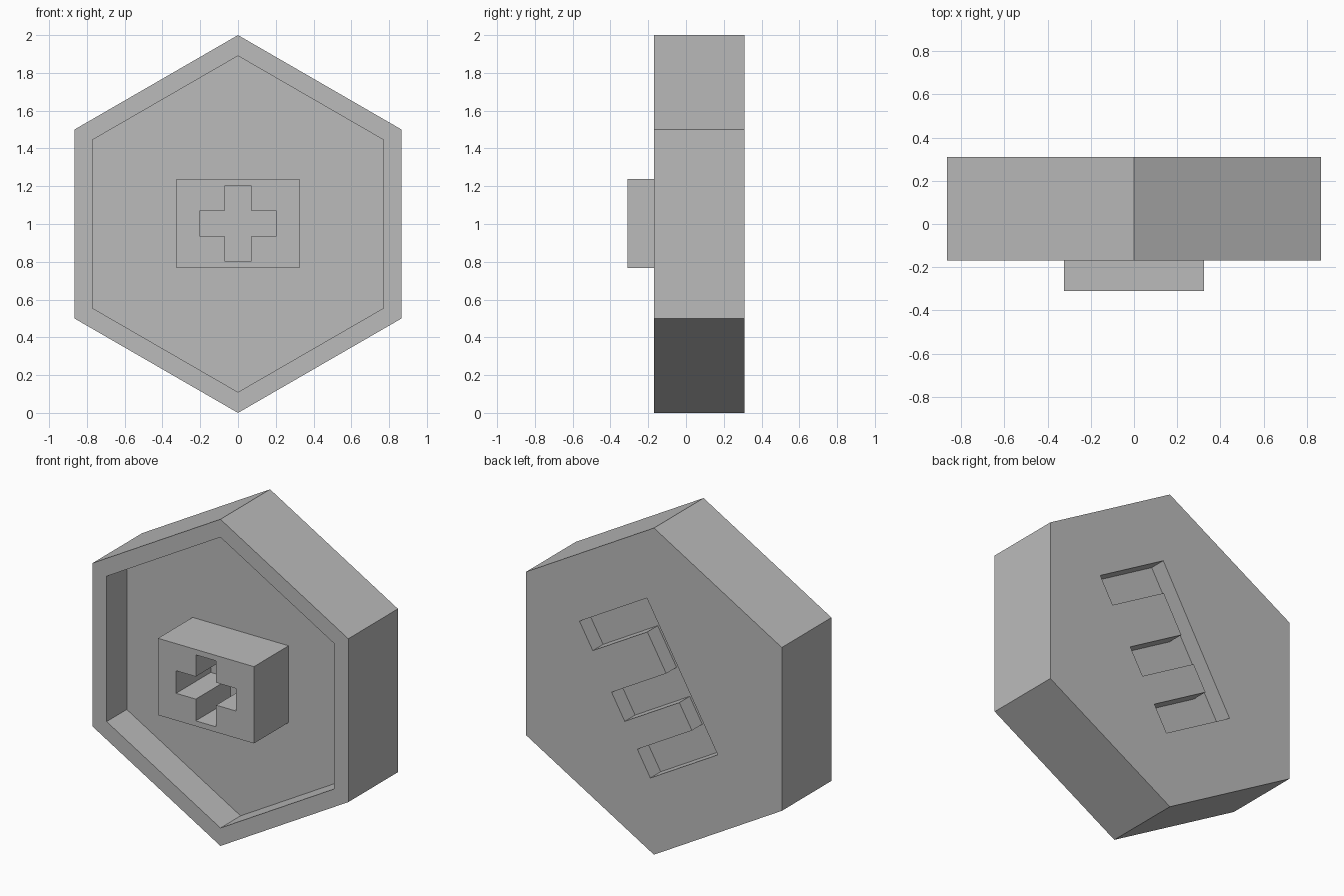
import bpy
import bmesh
from math import sin, cos, pi, radians
from mathutils import Vector, Matrix

default = bpy.data.objects.get("Cube")
if default:
    bpy.data.objects.remove(default, do_unlink=True)

grey = bpy.data.materials.new("plain grey")
grey.use_nodes = True
COLOUR = (0.5, 0.5, 0.5, 1)
grey.diffuse_color = COLOUR
grey.node_tree.nodes["Principled BSDF"].inputs["Base Color"].default_value = COLOUR

FRONT, FLOOR, BACK = -0.17, 0.025, 0.31   # depths of the rim, recess floor and back
CENTRE = 1.0


def prism(name, outline, y0, y1):
    """Extrude an (x, z) outline along y."""
    bm = bmesh.new()
    face = bm.faces.new([bm.verts.new((x, y0, z)) for x, z in outline])
    grown = bmesh.ops.extrude_face_region(bm, geom=[face])["geom"]
    verts = [v for v in grown if isinstance(v, bmesh.types.BMVert)]
    bmesh.ops.translate(bm, verts=verts, vec=(0, y1 - y0, 0))
    bmesh.ops.recalc_face_normals(bm, faces=bm.faces)
    mesh = bpy.data.meshes.new(name)
    bm.to_mesh(mesh)
    bm.free()
    mesh.materials.append(grey)
    obj = bpy.data.objects.new(name, mesh)
    bpy.context.collection.objects.link(obj)
    return obj


def cut(target, cutter):
    """Subtract the cutter, then discard it."""
    mod = target.modifiers.new("cut", "BOOLEAN")
    mod.operation, mod.solver, mod.object = "DIFFERENCE", "EXACT", cutter
    bpy.context.view_layer.objects.active = target
    bpy.ops.object.modifier_apply(modifier=mod.name)
    bpy.data.objects.remove(cutter, do_unlink=True)


def hexagon(radius):
    return [(radius * sin(k * pi / 3), CENTRE + radius * cos(k * pi / 3)) for k in range(6)]


# Hexagonal body with a shallow tray in its front
body = prism("hexagonal_body", hexagon(1.0), FRONT, BACK)
cut(body, prism("tray_cutter", hexagon(0.89), FRONT - 0.1, FLOOR))

# Tilted comb-shaped slot in the back: a spine with three teeth
SPINE, TIP, DEPTH = 0.10, 0.527, 0.10
teeth = [(0, 0.18), (0.435, 0.613), (0.784, 0.96)]
comb = [(0, 0)]
for start, end in teeth:
    if start:
        comb.append((SPINE, start))
    comb += [(TIP, start), (TIP, end)]
    if end != teeth[-1][1]:
        comb.append((SPINE, end))
comb.append((0, teeth[-1][1]))
turn = Matrix.Rotation(radians(-30), 2)
corner = Vector((0.048, 1.558))
slot = [corner + turn @ Vector((across, -down)) for across, down in comb]
cut(body, prism("slot_cutter", slot, BACK - DEPTH, BACK + 0.1))

# Rectangular socket block standing on the tray floor, with a cross-shaped hole
W, H = 0.325, 0.235
block = prism("socket_block", [(x, CENTRE + 0.003 + z) for x, z in
                               ((-W, -H), (W, -H), (W, H), (-W, H))], -0.31, FLOOR)
ARM, HALF = 0.202, 0.069
quarter = [Vector((HALF, HALF)), Vector((HALF, ARM)), Vector((-HALF, ARM))]
cross = [Matrix.Rotation(k * pi / 2, 2) @ p for k in range(4) for p in quarter]
cross = [(p.x, CENTRE + 0.003 + p.y) for p in cross]
cut(block, prism("cross_cutter", cross, -0.4, FLOOR + 0.1))
